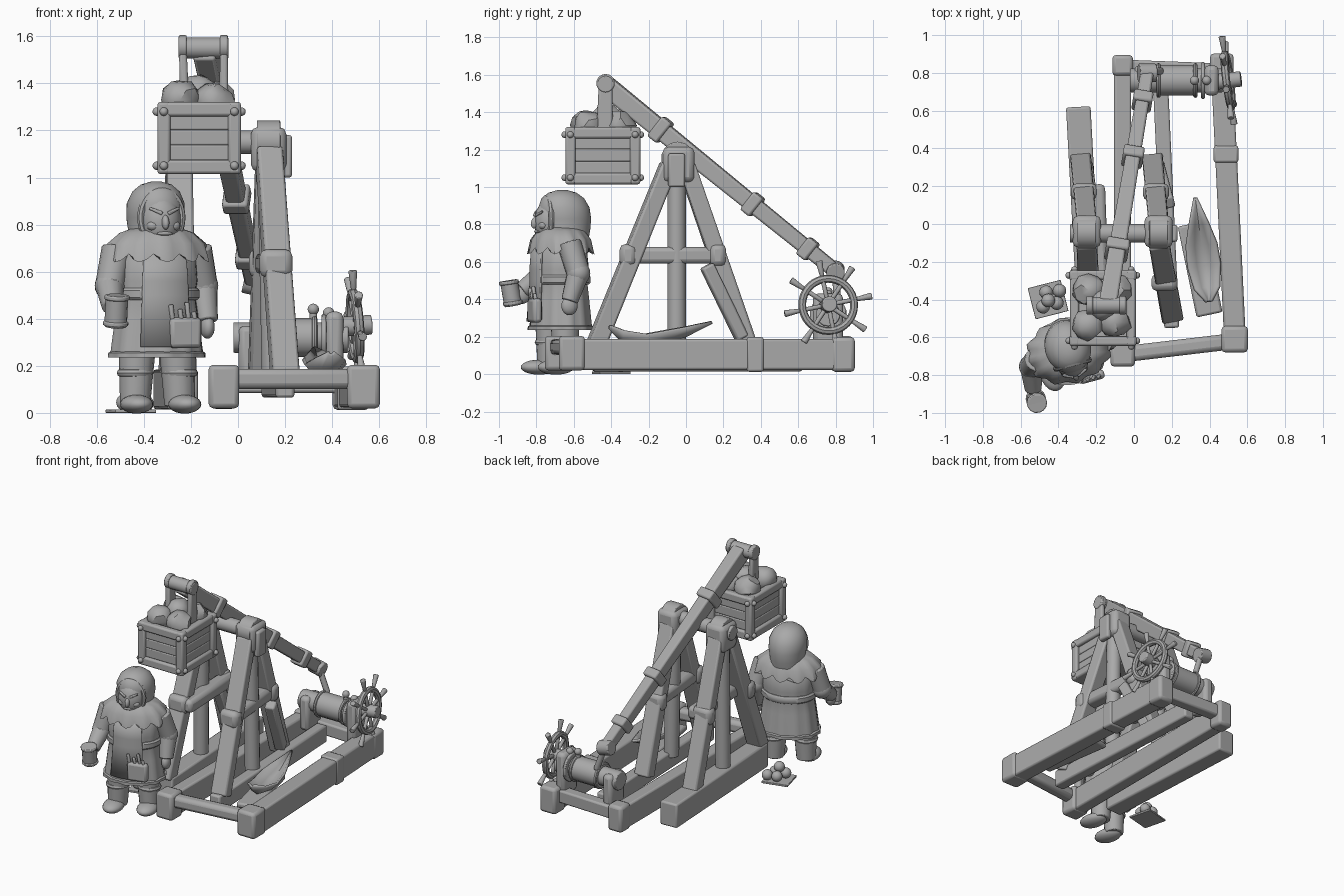
import bpy, bmesh, math, random
from mathutils import Vector, Matrix

random.seed(4)
if bpy.data.objects.get("Cube"):
    bpy.data.objects.remove(bpy.data.objects["Cube"])

grey = bpy.data.materials.new("plain grey")
grey.use_nodes = True
grey.diffuse_color = (0.4, 0.4, 0.4, 1)
grey.node_tree.nodes["Principled BSDF"].inputs["Base Color"].default_value = (0.4, 0.4, 0.4, 1)
made = []


def finish(name, bm, matrix=Matrix(), bevel=0.0, thick=0.0):
    bm.transform(matrix)
    bmesh.ops.recalc_face_normals(bm, faces=bm.faces)
    mesh = bpy.data.meshes.new(name)
    bm.to_mesh(mesh)
    bm.free()
    mesh.materials.append(grey)
    ob = bpy.data.objects.new(name, mesh)
    bpy.context.collection.objects.link(ob)
    if bevel:
        mod = ob.modifiers.new("soft edges", 'BEVEL')
        mod.width, mod.segments = bevel, 2
    if thick:
        mod = ob.modifiers.new("cloth", 'SOLIDIFY')
        mod.thickness, mod.offset = thick, 0
    made.append(ob)


def along(a, b):
    """Frame with z running from a to b and x kept horizontal."""
    z = (b - a).normalized()
    x = Vector((0, 0, 1)).cross(z)
    x = x.normalized() if x.length > 0.05 else Vector((1, 0, 0))
    y = z.cross(x).normalized()
    rot = Matrix((y.cross(z), y, z)).transposed().to_4x4()
    return Matrix.Translation((a + b) / 2) @ rot


def beam(name, a, b, w, h, taper=1.0, frame=Matrix(), bevel=0.012):
    a, b = Vector(a), Vector(b)
    bm = bmesh.new()
    bmesh.ops.create_cube(bm, size=1)
    for v in bm.verts:
        k = taper if v.co.z > 0 else 1
        v.co = Vector((v.co.x * w * k, v.co.y * h * k, v.co.z * (b - a).length))
    finish(name, bm, frame @ along(a, b), bevel)


def box(name, c, size, frame=Matrix(), bevel=0.012):
    c, half = Vector(c), Vector((0, 0, size[2] / 2))
    beam(name, c - half, c + half, size[0], size[1], 1, frame, bevel)


def rod(name, a, b, r0, r1=None, frame=Matrix(), sides=14):
    a, b = Vector(a), Vector(b)
    bm = bmesh.new()
    bmesh.ops.create_cone(bm, cap_ends=True, segments=sides, radius1=r0,
                          radius2=r0 if r1 is None else r1, depth=(b - a).length)
    finish(name, bm, frame @ along(a, b), 0.006)


def ball(name, c, r, frame=Matrix(), tilt=0):
    bm = bmesh.new()
    bmesh.ops.create_uvsphere(bm, u_segments=20, v_segments=12, radius=1)
    r = r if isinstance(r, tuple) else (r, r, r)
    m = Matrix.Translation(c) @ Matrix.Rotation(tilt, 4, 'X') @ Matrix.Diagonal((*r, 1))
    finish(name, bm, frame @ m)


def rock(name, c, r):
    bm = bmesh.new()
    bmesh.ops.create_icosphere(bm, subdivisions=2, radius=r)
    for v in bm.verts:
        v.co *= random.uniform(0.88, 1.1)
    finish(name, bm, Matrix.Translation(c))


def ring(name, c, major, minor, turn=Matrix(), frame=Matrix(), stretch=1.0):
    bm = bmesh.new()
    n, m = 32, 8
    rows = [[bm.verts.new(((major + minor * math.cos(q)) * math.cos(p),
                           (major + minor * math.cos(q)) * math.sin(p) * stretch, minor * math.sin(q)))
             for q in (j * math.tau / m for j in range(m))] for p in (i * math.tau / n for i in range(n))]
    for i in range(n):
        for j in range(m):
            bm.faces.new((rows[i][j], rows[(i + 1) % n][j],
                          rows[(i + 1) % n][(j + 1) % m], rows[i][(j + 1) % m]))
    finish(name, bm, frame @ Matrix.Translation(c) @ turn)


facing_x = Matrix.Rotation(math.pi / 2, 4, 'Y')
facing_y = Matrix.Rotation(math.pi / 2, 4, 'X')


def loft(name, rings, frame=Matrix(), arc=math.tau, wave=0, depth=0.0, lift=0.0, thick=0.0):
    """Oval rings (z, rx, ry, y); folds and scallops grow towards the last ring."""
    bm = bmesh.new()
    n, full, rows = 48, arc > 6.2, []
    for k, (z, rx, ry, *shift) in enumerate(rings):
        g, row = k / (len(rings) - 1), []
        for i in range(n if full else n + 1):
            t = -math.pi / 2 + (i / n - 0.5) * arc
            s = 1 + depth * g * math.cos(wave * t)
            row.append(bm.verts.new((rx * s * math.cos(t), ry * s * math.sin(t) + sum(shift),
                                     z - lift * (k == len(rings) - 1) * abs(math.cos(wave * t / 2)))))
        rows.append(row)
    for r0, r1 in zip(rows, rows[1:]):
        for i in range(n):
            j = (i + 1) % len(r0)
            bm.faces.new((r0[i], r0[j], r1[j], r1[i]))
    if full:
        bm.faces.new(rows[0])
        bm.faces.new(rows[-1])
    finish(name, bm, frame, thick=thick)


# Ground frame: long rails, corner blocks and cross ties
beam("outer_rail", (0.535, -0.62, 0.105), (0.463, 0.86, 0.105), 0.115, 0.165)
beam("inner_rail", (-0.06, -0.7, 0.105), (-0.06, 0.86, 0.105), 0.09, 0.165)
beam("middle_rail", (0.2, -0.55, 0.125), (0.14, 0.75, 0.125), 0.08, 0.12)
beam("side_rail", (-0.235, -0.5, 0.1), (-0.295, 0.62, 0.1), 0.13, 0.17)
for c, s in (((0.533, -0.61, 0.112), 0.14), ((-0.06, -0.69, 0.112), 0.13),
             ((0.465, 0.84, 0.105), 0.125), ((-0.06, 0.84, 0.11), 0.11)):
    box("corner_block", c, (s, s, 0.185), bevel=0.02)
box("rail_collar", (0.487, 0.37, 0.105), (0.13, 0.09, 0.185))
beam("front_tie", (-0.06, -0.69, 0.145), (0.53, -0.62, 0.145), 0.085, 0.085, bevel=0.025)
beam("rear_tie", (-0.06, 0.83, 0.13), (0.47, 0.81, 0.13), 0.08, 0.09)


# Two A-shaped towers
def tower(ax, fx, bx, bar):
    top = 1.12
    beam("front_leg", (fx, -0.48, 0.16), (ax, -0.09, top), 0.115, 0.095, 0.95)
    beam("back_leg", (bx, 0.33, 0.16), (ax, 0.0, top), 0.11, 0.095, 0.95)
    mid = (fx + bx) / 2
    rod("centre_post", (mid, -0.05, 0.15), (ax, -0.05, top), 0.05)
    x0, x1 = ax * .55 + fx * .45, ax * .55 + bx * .45
    beam("tower_crossbar", (x0 + bar, -0.34, 0.635), (x1 + bar, 0.21, 0.635), 0.1, 0.09, bevel=0.025)
    beam("tower_brace", (bx + 0.03, 0.3, 0.19), (mid + 0.03, 0.11, 0.58), 0.07, 0.07)
    for y, x in ((-0.31, x0), (0.17, x1)):
        box("lashing", (x, y, 0.635), (0.14, 0.09, 0.12), bevel=0.03)
    box("tower_cap", (ax, -0.04, 1.12), (0.15, 0.17, 0.19), bevel=0.03)
    rod("tower_cap_dome", (ax - 0.05, -0.045, 1.155), (ax + 0.05, -0.045, 1.155), 0.088)


tower(0.13, 0.2, 0.1, 0)
tower(-0.25, -0.235, -0.28, 0.06)
box("cap_plate", (0.21, -0.05, 1.09), (0.04, 0.09, 0.18))
rod("axle", (-0.34, -0.05, 1.15), (0.2, -0.05, 1.15), 0.05)

# Throwing arm with its collars
head, tail = Vector((-0.14, -0.43, 1.545)), Vector((0.07, 0.8, 0.55))
beam("throwing_arm", head, tail, 0.095, 0.105, 0.72)
for t in (0.24, 0.64, 0.88):
    p, d = head.lerp(tail, t), (tail - head).normalized() * 0.033
    beam("arm_collar", p - d, p + d, 0.13 - 0.03 * t, 0.14 - 0.03 * t)
rod("arm_tip", tail - Vector((0.045, 0, -0.01)), tail + Vector((0.045, 0, -0.01)), 0.05)
rod("hinge_pin", (-0.25, -0.43, 1.55), (-0.04, -0.43, 1.55), 0.045)

# Counterweight crate, hung on two straps and filled with rocks
cx, cy = -0.165, -0.445
for x, low in ((-0.235, -0.225), (-0.06, -0.06)):
    beam("hanger", (low, -0.435, 1.27), (x, -0.43, 1.56), 0.04, 0.09, 0.8)
    rod("hanger_eye", (x - 0.017, -0.43, 1.555), (x + 0.017, -0.43, 1.555), 0.05)
box("crate_floor", (cx, cy, 1.03), (0.32, 0.36, 0.03))
box("crate_fill", (cx, cy, 1.16), (0.28, 0.32, 0.26))
for sx in (-1, 1):
    for sy in (-1, 1):
        px, py = cx + sx * 0.15, cy + sy * 0.173
        box("crate_post", (px, py, 1.168), (0.055, 0.055, 0.306))
        for z in (1.05, 1.28):
            ball("stud", (px + sx * 0.03, py, z), 0.018)
            ball("stud", (px, py + sy * 0.03, z), 0.018)
for s in (-1, 1):
    for z in (1.045, 1.29):
        box("crate_rim", (cx, cy + s * 0.175, z), (0.3, 0.05, 0.06))
        box("crate_rim", (cx + s * 0.15, cy, z), (0.05, 0.35, 0.06))
    for i in range(3):
        z = 1.105 + i * 0.065
        box("crate_plank", (cx, cy + s * 0.165, z), (0.27, 0.03, 0.065), bevel=0.006)
        box("crate_plank", (cx + s * 0.14, cy, z), (0.03, 0.32, 0.065), bevel=0.006)
for x, y, z, r in ((-.245, -.53, 1.33, .085), (-.1, -.52, 1.32, .085), (-.17, -.43, 1.36, .085),
                   (-.24, -.35, 1.33, .085), (-.1, -.35, 1.33, .085)):
    rock("crate_rock", (x, y, z), r)

# Winch drum, pegs, rope and spoked wheel
wy, wz = 0.76, 0.32
rod("winch_drum", (-0.02, wy, wz), (0.47, wy, wz), 0.065)
rod("rope_bundle", (0.12, wy, wz), (0.33, wy, wz), 0.083)
for x in (0.13, 0.325):
    ring("rope_coil", (x, wy, wz), 0.08, 0.012, facing_x)
for x, z in ((0.32, 0.46), (0.385, 0.445)):
    rod("winch_peg", (x, wy, wz), (x, wy, z), 0.017)
    ball("peg_knob", (x, wy, z - 0.02), 0.024)
rod("rope", (0.08, 0.8, 0.55), (0.14, 0.81, 0.38), 0.02)
for x, h in ((0.04, 0.24), (0.41, 0.3)):
    box("winch_post", (x, wy, 0.13 + h / 2), (0.075, 0.16, h), bevel=0.025)
rod("drum_cheek", (0.355, wy, wz), (0.375, wy, wz), 0.1)
hub = (Matrix.Translation((0.498, wy, 0.37)) @ Matrix.Rotation(math.radians(7), 4, 'Z') @
       Matrix.Rotation(math.radians(-4), 4, 'Y'))
ring("wheel_rim", (0, 0, 0), 0.14, 0.021, facing_x, hub)
rod("wheel_hub", (-0.06, 0, 0), (0.07, 0, 0), 0.042, frame=hub)
for i in range(8):
    d = Vector((0, math.cos(i * math.pi / 4 + 0.2), math.sin(i * math.pi / 4 + 0.2)))
    rod("wheel_spoke", d * 0.03, d * 0.16, 0.013, frame=hub, sides=8)
    rod("wheel_handle", d * 0.155, d * 0.24, 0.012, 0.02, frame=hub, sides=8)

# Pointed leather sling pouch on its board between the rails
bm = bmesh.new()
rows = []
for y, w, z in ((-.24, .015, .06), (-.17, .065, .03), (-.05, .085, .01), (.06, .08, .03),
                (.17, .05, .05), (.31, .005, .08)):
    rows.append([bm.verts.new((w * k, y, z + 0.06 * (k * k - 1) * min(1, w * 15)))
                 for k in (-1, -0.5, 0, 0.5, 1)])
for r0, r1 in zip(rows, rows[1:]):
    for i in range(4):
        bm.faces.new((r0[i], r0[i + 1], r1[i + 1], r1[i]))
finish("sling_pouch", bm, Matrix.Translation((0.365, -0.17, 0.2)) @ Matrix.Rotation(0.13, 4, 'Z'), thick=0.015)
beam("sling_board", (0.4, -0.48, 0.13), (0.3, 0.0, 0.15), 0.14, 0.035)

# Shot pile
pile = Matrix.Translation((-0.455, -0.4, 0)) @ Matrix.Rotation(0.25, 4, 'Z')
box("shot_tray", (0, 0, 0.007), (0.18, 0.17, 0.014), pile, 0.003)
for x, y, z in ((-.035, -.03, .045), (.04, -.03, .045), (0, .04, .045), (0, -.005, .095), (.07, .03, .04)):
    ball("shot", (x, y, z), 0.036, pile)

# Standing engineer: legs, tunic, apron, cape and hood
man = Matrix.Translation((-0.345, -0.67, 0)) @ Matrix.Rotation(math.radians(15), 4, 'Z')
for x, y in ((-0.105, -0.035), (0.1, 0.0)):
    rod("leg", (x, y, 0.03), (x * 0.9, y, 0.3), 0.064, 0.08, man)
    ball("boot", (x * 1.08, y - 0.055, 0.037), (0.068, 0.1, 0.04), man)
    ring("boot_cuff", (x, y, 0.17), 0.06, 0.018, frame=man)
loft("tunic", [(0.72, 0.13, 0.1), (0.65, 0.17, 0.14), (0.56, 0.175, 0.15), (0.5, 0.165, 0.14),
               (0.4, 0.18, 0.15), (0.24, 0.2, 0.165)], man, wave=12, depth=0.03)
loft("belt", [(0.53, 0.174, 0.15), (0.52, 0.184, 0.158), (0.49, 0.184, 0.158), (0.48, 0.174, 0.15)], man)
loft("hem", [(0.26, 0.2, 0.165), (0.255, 0.209, 0.174), (0.235, 0.209, 0.174)], man, wave=12, depth=0.03)
loft("apron", [(0.69, 0.165, 0.15), (0.56, 0.18, 0.16), (0.5, 0.182, 0.158), (0.28, 0.203, 0.175)],
     man, arc=1.15, thick=0.012)
box("tool_pouch", (0.08, -0.165, 0.34), (0.14, 0.05, 0.13), man, 0.018)
for x, z in ((0.03, 0.46), (0.07, 0.44), (0.1, 0.47), (0.13, 0.43)):
    rod("tool", (x, -0.165, 0.36), (x - 0.015, -0.175, z), 0.011, frame=man, sides=8)
loft("cape", [(0.785, 0.1, 0.1), (0.765, 0.16, 0.125), (0.72, 0.21, 0.155), (0.675, 0.228, 0.17)],
     man, wave=12, depth=0.05, lift=0.035)
for s, elbow, hand in ((-1, (-0.215, -0.03, 0.54), (-0.235, -0.15, 0.45)),
                       (1, (0.215, 0.04, 0.54), (0.22, -0.01, 0.39))):
    rod("upper_arm", (s * 0.175, 0, 0.7), elbow, 0.065, 0.062, man)
    ball("elbow", elbow, 0.064, man)
    rod("forearm", elbow, hand, 0.06, 0.045, man)
    ball("hand", Vector(hand) - Vector((0, 0, 0.025)), (0.03, 0.045, 0.05), man)
rod("mug", (-0.235, -0.2, 0.365), (-0.235, -0.225, 0.5), 0.048, frame=man)
for z, y in ((0.37, -0.2), (0.48, -0.222)):
    rod("mug_band", (-0.235, y, z), (-0.235, y - 0.003, z + 0.02), 0.054, frame=man)
ring("mug_handle", (-0.235, -0.155, 0.43), 0.035, 0.012, facing_x, man)
loft("hood", [(0.983, 0.02, 0.03, 0.01), (0.97, 0.065, 0.075, 0.01), (0.94, 0.1, 0.115, 0.012),
              (0.89, 0.122, 0.138, 0.018), (0.83, 0.122, 0.14, 0.025), (0.77, 0.112, 0.13, 0.03),
              (0.72, 0.12, 0.13, 0.02)], man)
ball("face", (0, -0.06, 0.815), (0.088, 0.085, 0.115), man)
ring("hood_edge", (0, -0.075, 0.83), 0.09, 0.016, facing_y, man, 1.25)
ball("nose", (0, -0.142, 0.81), (0.016, 0.022, 0.032), man, -0.3)
ball("chin", (0, -0.115, 0.728), (0.04, 0.03, 0.025), man)
ball("mouth", (0, -0.13, 0.762), (0.034, 0.014, 0.009), man)
for s in (-1, 1):
    beam("brow", (s * 0.012, -0.14, 0.847), (s * 0.065, -0.118, 0.87), 0.02, 0.016, 0.7, man, 0.005)
    ball("cheek", (s * 0.045, -0.11, 0.795), (0.028, 0.024, 0.022), man)

# Smooth curved parts, keep hard edges
bpy.ops.object.select_all(action='DESELECT')
for ob in made:
    ob.select_set(True)
bpy.context.view_layer.objects.active = made[0]
bpy.ops.object.shade_smooth_by_angle(angle=math.radians(40))
